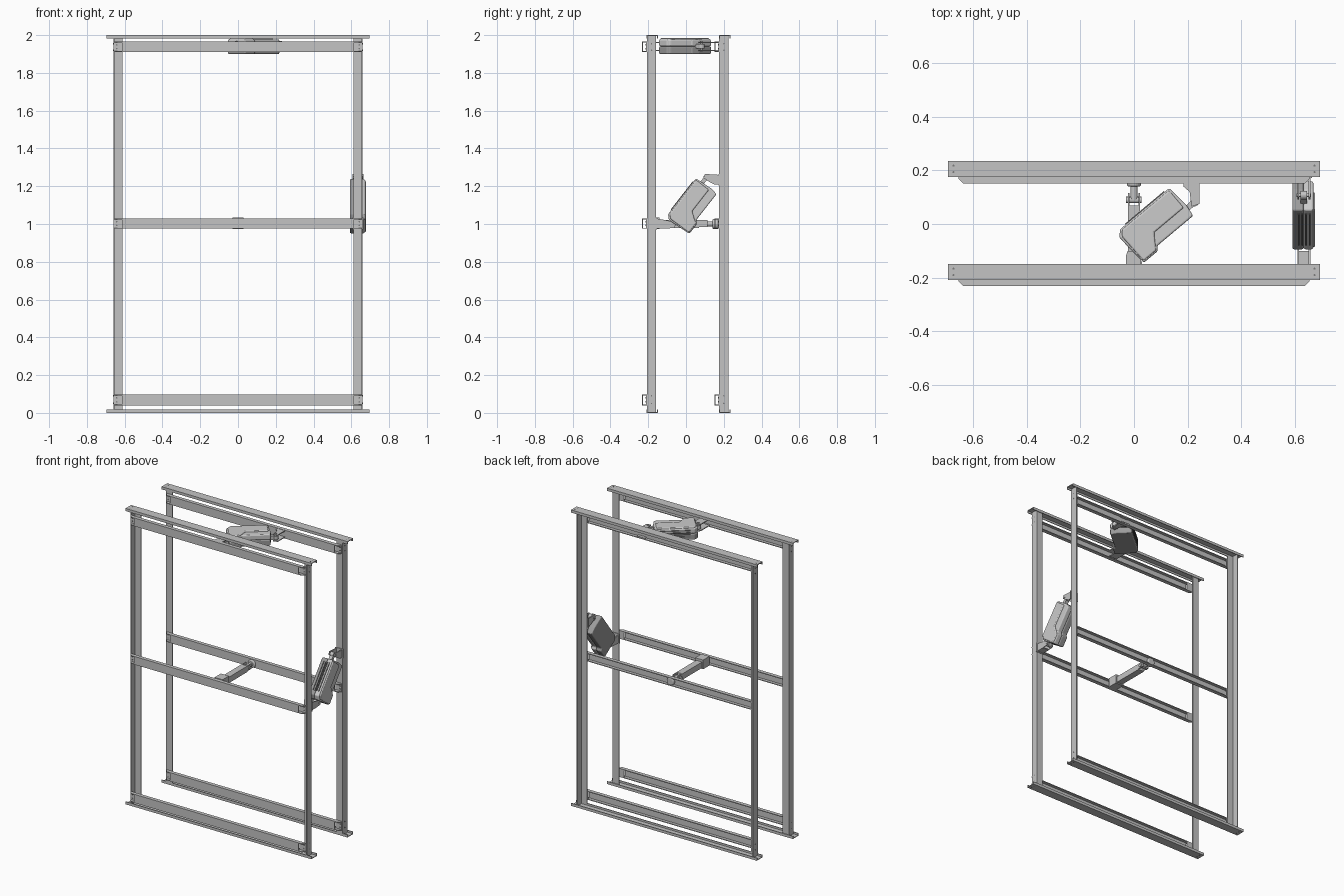
import bpy, bmesh, math
from mathutils import Matrix, Vector

old = bpy.data.objects.get("Cube")
if old:
    bpy.data.objects.remove(old, do_unlink=True)


def material(name, v):
    m = bpy.data.materials.new(name)
    m.use_nodes = True
    c = (v, v, v, 1)
    m.diffuse_color = c
    m.node_tree.nodes["Principled BSDF"].inputs["Base Color"].default_value = c
    return m


STEEL = material("steel grey", 0.55)
CASE = material("motor case grey", 0.6)
LOWER = material("lower case grey", 0.33)
DARK = material("dark grey", 0.2)


def plane(u, v, origin=(0, 0, 0)):
    """Matrix whose local x, y run along u, v and local z along their normal."""
    u, v = Vector(u).normalized(), Vector(v).normalized()
    m = Matrix((u, v, u.cross(v))).transposed().to_4x4()
    m.translation = origin
    return m


XY = plane((1, 0, 0), (0, 1, 0))
YZ = plane((0, 1, 0), (0, 0, 1))
XZ = plane((1, 0, 0), (0, 0, 1))


def prism(name, pts, lo, hi, mat, frame=XY, bevel=0):
    """Extrude a flat outline from lo to hi along the frame normal."""
    bm = bmesh.new()
    face = bm.faces.new([bm.verts.new((x, y, lo)) for x, y in pts])
    ext = bmesh.ops.extrude_face_region(bm, geom=[face])
    for g in ext["geom"]:
        if isinstance(g, bmesh.types.BMVert):
            g.co.z = hi
    bmesh.ops.recalc_face_normals(bm, faces=bm.faces[:])
    me = bpy.data.meshes.new(name)
    bm.to_mesh(me)
    bm.free()
    me.materials.append(mat)
    ob = bpy.data.objects.new(name, me)
    bpy.context.scene.collection.objects.link(ob)
    ob.matrix_world = frame
    if bevel:
        b = ob.modifiers.new("rounding", "BEVEL")
        b.width, b.segments, b.limit_method = bevel, 3, "ANGLE"
    return ob


def rect(x0, x1, y0, y1):
    return [(x0, y0), (x1, y0), (x1, y1), (x0, y1)]


def disc(x, y, r, n=20):
    return [(x + r * math.cos(i * math.tau / n), y + r * math.sin(i * math.tau / n)) for i in range(n)]


T = 0.005
POST, RAIL = 0.66, 0.695

# Two matching frames; the angle posts of the front one face the other way
for side, y0, y1, corner, toe, root in (
        ("front", -0.209, -0.149, -0.158, -0.207, -0.207),
        ("back", 0.176, 0.236, 0.176, 0.225, 0.176)):
    # Top and bottom channels with their webs outward
    for level, z, s in (("top", 2.0, -1), ("bottom", 0.0, 1)):
        h, t = z + s * 0.018, z + s * T
        prof = [(y0, z), (y1, z), (y1, h), (y1 - T, h), (y1 - T, t), (y0 + T, t), (y0 + T, h), (y0, h)]
        prism(f"{side}_{level}_rail", prof, -RAIL, RAIL, STEEL, YZ)
        for x in (-0.675, 0.675):
            for y in (y0 + 0.018, y1 - 0.018):
                prism("rail_bolt", disc(x, y, 0.004, 10), z - 0.001, z + (0.0005 if s < 0 else 0.001), DARK)
    # Angle posts
    d = T if toe > corner else -T
    for sx in (-1, 1):
        o, i = sx * POST, sx * (POST - 0.048)
        prof = [(o, corner), (i, corner), (i, corner + d), (o - sx * T, corner + d),
                (o - sx * T, toe), (o, toe)]
        prism(f"{side}_post", prof, T, 2 - T, STEEL)
        for z in (0.05, 0.09, 1.92, 1.955):
            mid = (corner + toe) / 2
            prism("post_bolt", disc(mid, z, 0.004, 8), o - 0.001, o + 0.001, DARK, YZ)
    # Crossbars: flat face outward at the front, clipped flanges reaching back to the posts
    for level, z0, z1 in (("lower", 0.04, 0.098), ("middle", 0.975, 1.03), ("upper", 1.91, 1.966)):
        out = root - 0.025
        prism(f"{side}_{level}_bar_face", rect(-0.615, 0.615, out, out + T), z0, z1, STEEL)
        flange = [(-0.656, root), (0.656, root), (0.656, root - 0.006), (0.637, out),
                  (-0.637, out), (-0.656, root - 0.006)]
        for za in (z0, z1 - T):
            prism(f"{side}_{level}_bar_flange", flange, za, za + T, STEEL)
        # Bolted end tabs against the posts
        for sx in (-1, 1):
            x0, x1 = sorted((sx * 0.608, sx * 0.656))
            prism(f"{side}_{level}_bar_tab", rect(x0, x1, root - T, root), z0, z1, STEEL)
            f = plane((1, 0, 0), (0, 0, 1), (0, root - T, 0))
            for z in (z0 + 0.018, z1 - 0.018):
                prism("bar_bolt", disc(sx * 0.642, z, 0.004, 10), -0.001, 0.002, DARK, f)

# Link between the two middle bars, with its joint at the back
prism("link_base", rect(-0.03, 0.03, -0.207, -0.14), 0.973, 1.035, STEEL)
prism("link_beam", rect(-0.022, 0.022, -0.14, 0.07), 0.98, 1.02, STEEL)
for x in (-0.022, 0.016):
    prism("link_fork", rect(0.06, 0.115, 0.985, 1.02), x, x + 0.006, STEEL, YZ)
prism("link_pin", disc(0.09, 1.0, 0.012), -0.03, 0.028, STEEL, YZ)
prism("link_joint_rod", disc(0, 1.0, 0.014), -0.15, -0.09, STEEL, XZ)
prism("link_joint_foot", disc(0, 1.0, 0.027), -0.172, -0.14, STEEL, XZ, 0.008)


def drive(name, frame, eye_v, tail_v):
    """Linear drive: stepped case in two halves, motor cover, end eyes."""
    case = [(-0.13, -0.08), (-0.062, -0.08), (-0.052, -0.064), (0.124, -0.064),
            (0.13, -0.02), (0.122, 0.073), (-0.118, 0.073), (-0.14, 0.05)]
    prism(name + "_lower_case", case, -0.042, 0.0, LOWER, frame, 0.007)
    prism(name + "_upper_case", case, 0.0, 0.036, CASE, frame, 0.007)
    cover = [(-0.126, -0.074), (-0.066, -0.074), (-0.028, -0.018), (0.116, -0.018),
             (0.116, 0.067), (-0.112, 0.067), (-0.13, 0.046)]
    prism(name + "_cover", cover, 0.03, 0.043, CASE, frame, 0.006)
    # Raised ribs along the back edge
    for n in (-0.022, -0.008, 0.006, 0.02):
        prism(name + "_rib", rect(-0.09, 0.1, 0.07, 0.077), n, n + 0.006, DARK, frame)
    for end, u0, u1, u, v in (("rod", 0.11, 0.16, 0.16, eye_v), ("tail", -0.148, -0.11, -0.148, tail_v)):
        prism(f"{name}_{end}_neck", rect(u0, u1, v - 0.011, v + 0.011), -0.012, 0.012, STEEL, frame)
        prism(f"{name}_{end}_eye", disc(u, v, 0.016), -0.012, 0.012, STEEL, frame)
        prism(f"{name}_{end}_pin", disc(u, v, 0.007), -0.027, 0.027, STEEL, frame)


def bracket(name, pts, centre, frame):
    for n in (centre - 0.024, centre + 0.018):
        prism(name, pts, n, n + 0.006, STEEL, frame)


# Upper drive lies flat between the top bars
a = math.radians(40)
drive("upper_drive", plane((math.cos(a), math.sin(a), 0), (-math.sin(a), math.cos(a), 0),
                           (0.085, 0.0, 1.941)), -0.028, -0.03)
bracket("upper_back_bracket", [(0.185, 0.176), (0.245, 0.176), (0.245, 0.075), (0.215, 0.065), (0.208, 0.12),
                               (0.185, 0.14)], 1.94, XY)
bracket("upper_front_bracket", [(-0.03, -0.207), (0.026, -0.207), (0.026, -0.13), (0.01, -0.1),
                                (-0.024, -0.1), (-0.03, -0.12)], 1.94, XY)

# Side drive stands between the left posts
a = math.radians(52)
drive("side_drive", plane((0, math.cos(a), math.sin(a)), (0, -math.sin(a), math.cos(a)),
                          (0.634, 0.035, 1.10)), 0.033, 0.02)
bracket("side_back_bracket", [(0.178, 1.21), (0.178, 1.26), (0.1, 1.265), (0.092, 1.245),
                              (0.12, 1.225), (0.15, 1.21)], 0.635, YZ)
bracket("side_front_bracket", [(-0.16, 0.975), (-0.11, 0.975), (-0.06, 0.98), (-0.055, 1.0),
                               (-0.08, 1.015), (-0.16, 1.03)], 0.635, YZ)
prism("side_front_bracket_floor", rect(-0.16, -0.1, 0.975, 0.981), 0.611, 0.659, STEEL, YZ)
for n, ya, z0, z1 in (("front", -0.16, 0.97, 1.035), ("back", 0.171, 1.205, 1.265)):
    prism(f"side_{n}_mount", rect(ya, ya + 0.006, z0, z1), 0.605, 0.665, STEEL, YZ)
